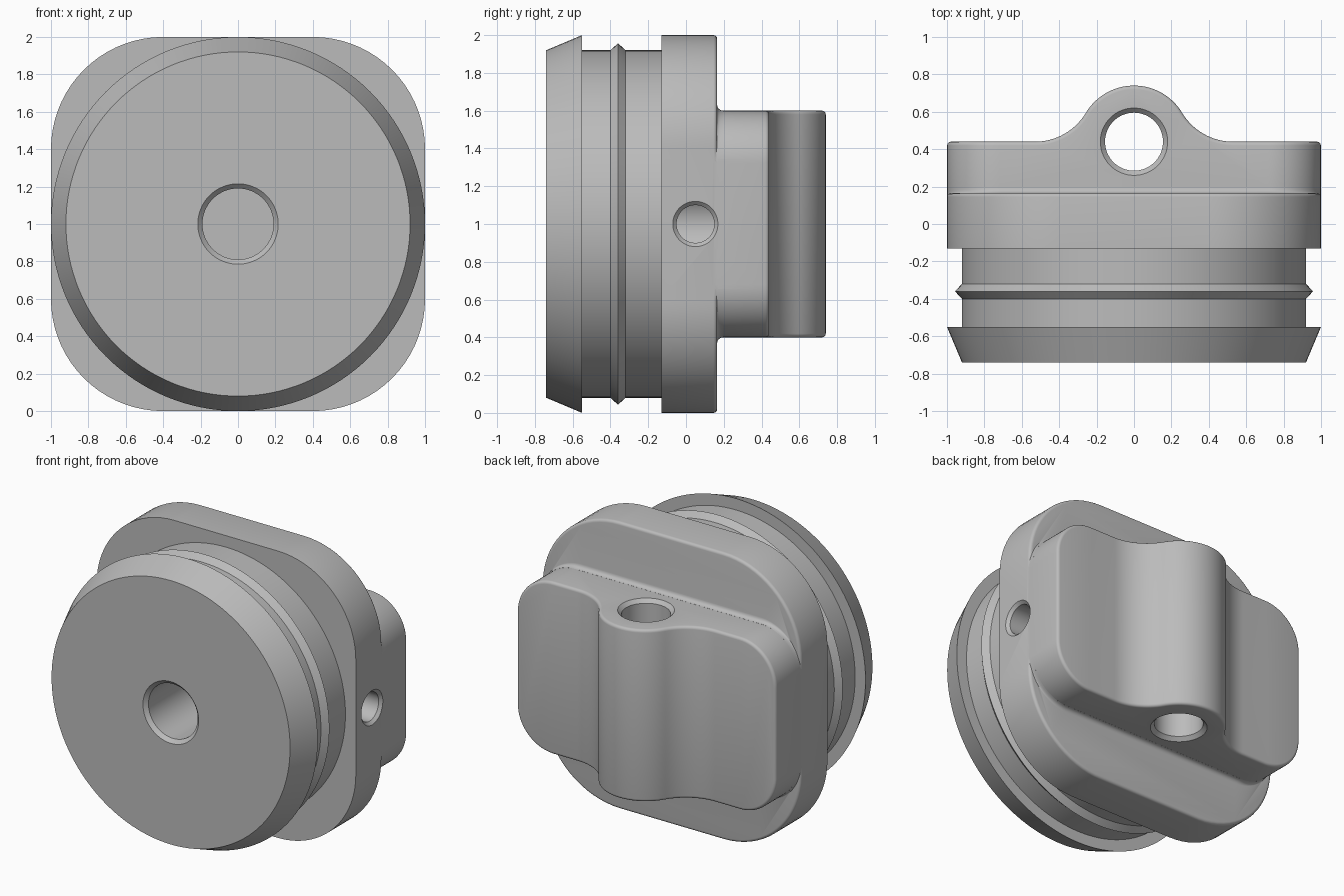
import bpy
import bmesh
from math import sin, cos, pi, radians, atan2
from mathutils import Matrix, Vector

cube = bpy.data.objects.get("Cube")
if cube:
    bpy.data.objects.remove(cube, do_unlink=True)

grey = bpy.data.materials.new("plain_grey")
grey.use_nodes = True
colour = (0.5, 0.5, 0.5, 1)
grey.diffuse_color = colour
grey.node_tree.nodes["Principled BSDF"].inputs["Base Color"].default_value = colour


def skin(name, rings, matrix=Matrix()):
    """Closed solid through rings of equal point count."""
    bm = bmesh.new()
    loops = [[bm.verts.new(matrix @ Vector(p)) for p in ring] for ring in rings]
    n = len(loops[0])
    for a, b in zip(loops, loops[1:]):
        for i in range(n):
            j = (i + 1) % n
            bm.faces.new((a[i], a[j], b[j], b[i]))
    bm.faces.new(loops[0])
    bm.faces.new(loops[-1])
    bmesh.ops.recalc_face_normals(bm, faces=bm.faces)
    mesh = bpy.data.meshes.new(name)
    bm.to_mesh(mesh)
    bm.free()
    mesh.materials.append(grey)
    obj = bpy.data.objects.new(name, mesh)
    bpy.context.collection.objects.link(obj)
    return obj


def arc(cx, cy, r, start, end, n):
    steps = [start + (end - start) * i / n for i in range(n + 1)]
    return [(cx + r * cos(a), cy + r * sin(a)) for a in steps]


def revolve(name, profile, matrix, sides):
    """Turn (position, radius) pairs about an axis."""
    rings = [[(r * cos(2 * pi * i / sides), r * sin(2 * pi * i / sides), t)
              for i in range(sides)] for t, r in profile]
    return skin(name, rings, matrix)


def rounded_block(name, sections):
    """Rounded rectangles (y, half width, half height, radius) along y."""
    rings = []
    for y, w, h, r in sections:
        ring = []
        for k, (sx, sz) in enumerate([(1, 1), (-1, 1), (-1, -1), (1, -1)]):
            corner = arc(sx * (w - r), sz * (h - r), r, k * pi / 2, (k + 1) * pi / 2, 18)
            ring += [(x, y, z + 1) for x, z in corner]
        rings.append(ring)
    return skin(name, rings)


def apply_modifiers(obj):
    graph = bpy.context.evaluated_depsgraph_get()
    mesh = bpy.data.meshes.new_from_object(obj.evaluated_get(graph))
    obj.modifiers.clear()
    obj.data = mesh


def combine(obj, other, operation):
    mod = obj.modifiers.new(operation.lower(), 'BOOLEAN')
    mod.operation = operation
    mod.solver = 'EXACT'
    mod.object = other
    apply_modifiers(obj)
    bpy.data.objects.remove(other, do_unlink=True)


centre = Matrix.Translation((0, 0, 1))
along_y = centre @ Matrix.Rotation(radians(-90), 4, 'X')
along_x = centre @ Matrix.Rotation(radians(90), 4, 'Y')

# Round plug with flared lip and sealing ridge
body = revolve("plug_body", [(-0.74, 0.92), (-0.55, 1.0), (-0.55, 0.92), (-0.4, 0.92),
                             (-0.36, 0.957), (-0.32, 0.92), (0, 0.92)], along_y, 128)

# Rounded square flange, softened on the back edge only
edge = 0.02
sections = [(-0.13, 1, 1, 0.6)]
for i in range(5):
    a = i * pi / 8
    inset = edge * (1 - cos(a))
    sections.append((0.165 - edge + edge * sin(a), 1 - inset, 1 - inset, 0.6 - inset))
flange = rounded_block("flange", sections)

# Grip with a rounded central boss blended into flat arms
boss_y, boss_r, reach = 0.44, 0.3, 0.53
blend_r = (reach ** 2 - boss_r ** 2) / (2 * boss_r)
tilt = atan2(blend_r, reach)
right = arc(reach, boss_y + blend_r, blend_r, -pi / 2, tilt - pi, 16)
boss = arc(0, boss_y, boss_r, tilt, pi - tilt, 32)[1:-1]
left = [(-x, y) for x, y in reversed(right)]
outline = ([(1.1, 0.1), (1.1, boss_y)] + right + boss + left
           + [(-1.1, boss_y), (-1.1, 0.1)])
grip = skin("grip", [[(x, y, z) for x, y in outline] for z in (0.3, 1.7)])
envelope = rounded_block("grip_envelope", [(0.05, 0.999, 0.6, 0.28), (0.9, 0.999, 0.6, 0.28)])
combine(grip, envelope, 'INTERSECT')
bevel = grip.modifiers.new("soft_edges", 'BEVEL')
bevel.width = edge
bevel.segments = 4
bevel.limit_method = 'ANGLE'
bevel.angle_limit = radians(40)
apply_modifiers(grip)

# Small concave fillet where the grip meets the flange
fillet = 0.03
sections = [(0.13, 0.999, 0.6 + fillet, 0.28 + fillet)]
for i in range(5):
    a = i * pi / 8
    out = fillet * (1 - sin(a)) + 0.0005
    sections.append((0.165 + fillet * (1 - cos(a)), 0.999, 0.6 + out, 0.28 + out))
skirt = rounded_block("grip_fillet", sections)

for part in (flange, skirt, grip):
    combine(body, part, 'UNION')

# Chamfered bores: blind front, upright through the boss, and one side
front_bore = revolve("front_bore", [(-0.78, 0.255), (-0.715, 0.19), (0.2, 0.19)], along_y, 64)
cord_bore = revolve("cord_bore", [(0.38, 0.2), (0.425, 0.155), (1.575, 0.155), (1.62, 0.2)],
                    Matrix.Translation((0, boss_y, 0)), 64)
side_bore = revolve("side_bore", [(0, 0.1), (0.98, 0.1), (1.02, 0.14)],
                    Matrix.Translation((0, 0.05, 0)) @ along_x, 48)
for bore in (front_bore, cord_bore, side_bore):
    combine(body, bore, 'DIFFERENCE')

# Smooth shading with crisp machined edges
bpy.ops.object.select_all(action='DESELECT')
body.select_set(True)
bpy.context.view_layer.objects.active = body
bpy.ops.object.shade_smooth_by_angle(angle=radians(35))
